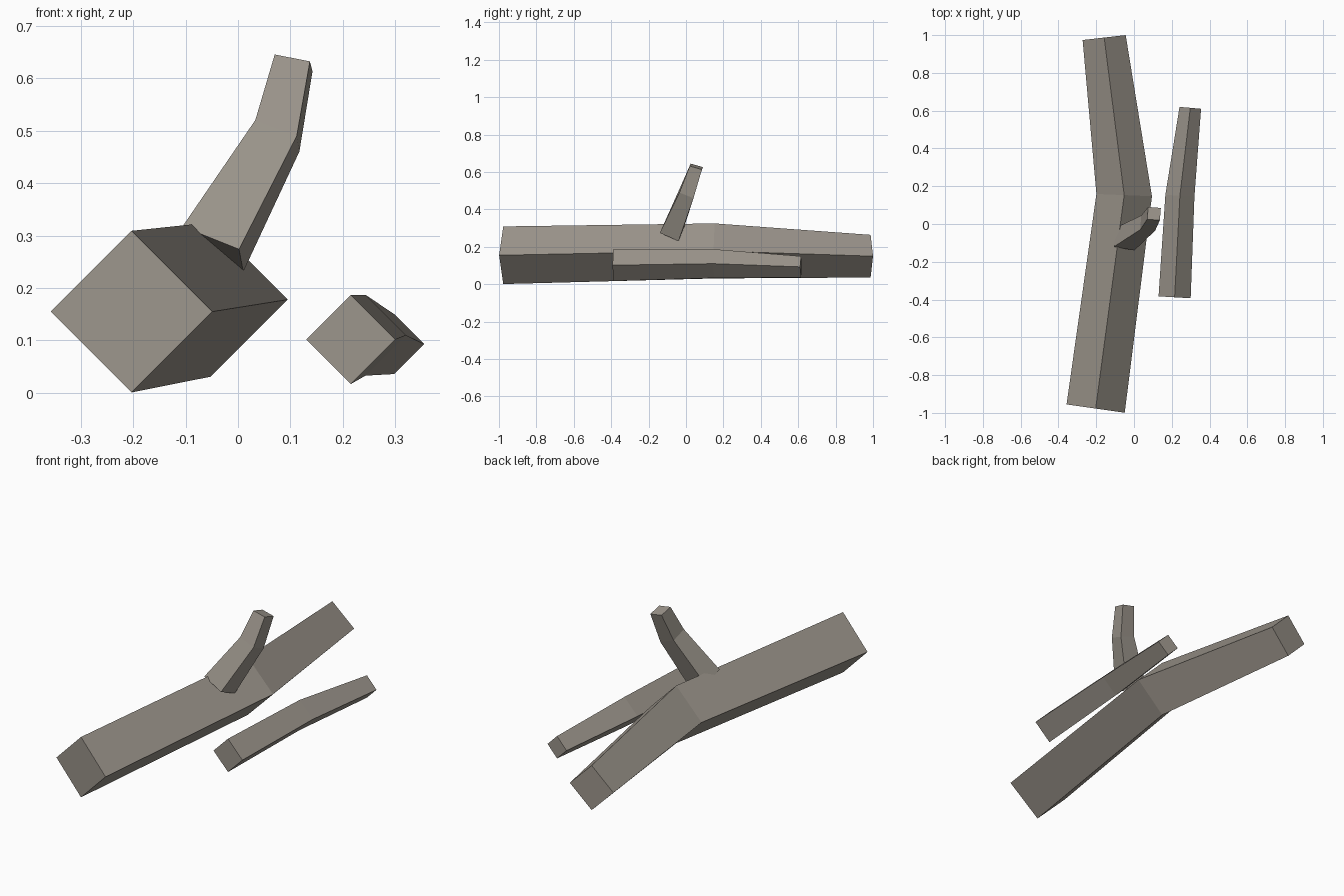
import bpy
import bmesh
from mathutils import Vector

cube = bpy.data.objects.get("Cube")
if cube:
    bpy.data.objects.remove(cube, do_unlink=True)

# Weathered wood, shared by every piece
wood = bpy.data.materials.new("weathered_wood")
wood.use_nodes = True
colour = (0.33, 0.30, 0.26, 1.0)
wood.diffuse_color = colour
bsdf = next(n for n in wood.node_tree.nodes if n.type == 'BSDF_PRINCIPLED')
bsdf.inputs["Base Color"].default_value = colour
bsdf.inputs["Roughness"].default_value = 0.9


def bent_beam(name, sections):
    """Loft a four-sided beam through (centre, half diagonal, half diagonal) sections."""
    bm = bmesh.new()
    rings = []
    for centre, u, v in sections:
        c, u, v = Vector(centre), Vector(u), Vector(v)
        rings.append([bm.verts.new(p) for p in (c + u, c + v, c - u, c - v)])
    for a, b in zip(rings, rings[1:]):
        for i in range(4):
            j = (i + 1) % 4
            bm.faces.new((a[i], a[j], b[j], b[i]))
    bm.faces.new(rings[0])
    bm.faces.new(rings[-1])
    bmesh.ops.recalc_face_normals(bm, faces=bm.faces[:])
    mesh = bpy.data.meshes.new(name)
    bm.to_mesh(mesh)
    bm.free()
    mesh.materials.append(wood)
    obj = bpy.data.objects.new(name, mesh)
    bpy.context.scene.collection.objects.link(obj)
    return obj


def log(name, stations):
    """Log standing on its edge; each station is centre, radius, sideways skew."""
    return bent_beam(name, [(c, (r, skew, 0), (0, 0, r)) for c, r, skew in stations])


# Large bent log
log("large_log", [
    ((-0.203, -0.977, 0.155), 0.154, -0.022),
    ((-0.052, 0.153, 0.178), 0.147, -0.006),
    ((-0.158, 0.987, 0.150), 0.114, 0.013),
])

# Small log lying beside it
log("small_log", [
    ((0.215, -0.388, 0.102), 0.085, -0.005),
    ((0.243, 0.150, 0.110), 0.077, -0.004),
    ((0.298, 0.615, 0.093), 0.057, -0.005),
])

# Branch stub rising from the large log
bent_beam("branch_stub", [
    ((-0.048, -0.08, 0.274), (0.05, -0.06, 0), (-0.058, -0.04, 0.043)),
    ((0.075, 0.005, 0.49), (0.037, -0.04, 0), (-0.042, -0.035, 0.03)),
    ((0.106, 0.055, 0.629), (0.031, -0.035, 0.003), (-0.036, -0.03, 0.016)),
])
